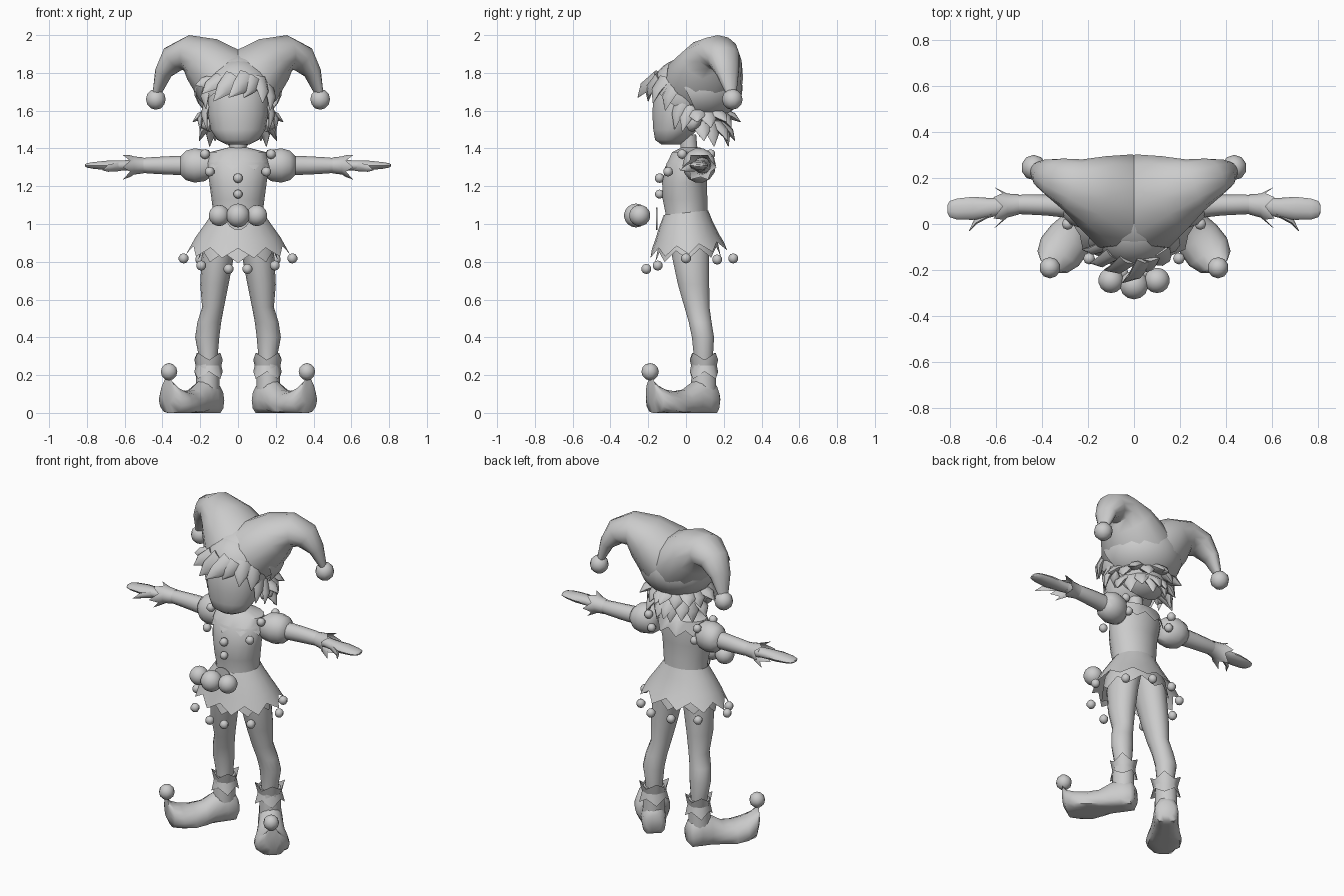
import bpy, bmesh, math
from mathutils import Vector, Matrix

cube = bpy.data.objects.get("Cube")
if cube:
    bpy.data.objects.remove(cube)

GREY = (0.6, 0.6, 0.6, 1)
mat = bpy.data.materials.new("plain_grey")
mat.use_nodes = True
mat.diffuse_color = GREY
mat.node_tree.nodes["Principled BSDF"].inputs["Base Color"].default_value = GREY
X, Y, Z = Vector((1, 0, 0)), Vector((0, 1, 0)), Vector((0, 0, 1))
parts = []


def finish(name, bm, mirror=False):
    """Turn a bmesh into a named object, optionally mirrored across x."""
    bmesh.ops.recalc_face_normals(bm, faces=bm.faces)
    me = bpy.data.meshes.new(name)
    bm.to_mesh(me)
    bm.free()
    me.materials.append(mat)
    ob = bpy.data.objects.new(name, me)
    bpy.context.collection.objects.link(ob)
    if mirror:
        ob.modifiers.new("Mirror", "MIRROR").use_mirror_merge = False
    parts.append(ob)
    return ob


def add_tube(bm, rows, ref=Z, n=14, axis=None, jag=0, caps=True):
    """Loft ellipses (x, y, z, a, b); jag pulls back every other end vertex."""
    pts = [Vector(r[:3]) for r in rows]
    rings = []
    for i, r in enumerate(rows):
        t = axis or (pts[min(i + 1, len(pts) - 1)] - pts[max(i - 1, 0)])
        t = t.normalized()
        u = ref.cross(t).normalized()
        v = t.cross(u)
        ring = []
        for j in range(n):
            ang = math.tau * j / n
            p = pts[i] + u * r[3] * math.cos(ang) + v * r[4] * math.sin(ang)
            if jag and i == len(rows) - 1 and j % 2:
                p = p.lerp(rings[-1][j].co, jag)
            ring.append(bm.verts.new(p))
        rings.append(ring)
    for lo, hi in zip(rings, rings[1:]):
        for j in range(n):
            k = (j + 1) % n
            bm.faces.new((lo[j], lo[k], hi[k], hi[j]))
    if caps:
        bm.faces.new(rings[0])
        bm.faces.new(rings[-1])


def tube(name, rows, mirror=False, **kw):
    bm = bmesh.new()
    add_tube(bm, rows, **kw)
    return finish(name, bm, mirror)


def balls(name, items, mirror=False, seg=10):
    """Round bells given as (x, y, z, radius)."""
    bm = bmesh.new()
    for x, y, z, r in items:
        bmesh.ops.create_uvsphere(bm, u_segments=seg, v_segments=seg * 2 // 3, radius=r,
                                  matrix=Matrix.Translation((x, y, z)))
    return finish(name, bm, mirror)


def ellipsoid(name, c, s, cuts):
    """Scaled sphere, trimmed by planes (point, normal) that keep the normal side."""
    bm = bmesh.new()
    m = Matrix.Translation(c) @ Matrix.Diagonal((*s, 1))
    bmesh.ops.create_uvsphere(bm, u_segments=20, v_segments=14, radius=1, matrix=m)
    for co, no in cuts:
        bmesh.ops.bisect_plane(bm, geom=bm.verts[:] + bm.edges[:] + bm.faces[:],
                               plane_co=co, plane_no=no, clear_inner=True)
    return finish(name, bm)


def spikes(name, items, mirror=False):
    """Bent pointed locks given as (base, tip, width)."""
    bm = bmesh.new()
    for base, tip, w in items:
        a, b = Vector(base), Vector(tip)
        out = Vector((a.x, a.y - 0.05, 0)).normalized() * 0.02
        mid = a.lerp(b, 0.5) + out
        add_tube(bm, [(*a, w, w * .5), (*mid, w * .75, w * .4), (*b, .002, .002)],
                 ref=Vector((a.x, a.y - .05, .02)), n=6)
    return finish(name, bm, mirror)


# Head
tube("face", [(0, -.08, 1.42, .06, .05), (0, -.08, 1.445, .11, .085), (0, -.055, 1.5, .145, .12),
              (0, -.04, 1.58, .16, .14), (0, -.04, 1.68, .16, .135), (0, -.03, 1.77, .13, .11)],
     ref=Y, axis=Z, n=18)
tube("neck", [(0, .02, 1.36, .045, .045), (0, .01, 1.47, .045, .045)], ref=Y)
tube("ear", [(.14, .03, 1.52, .03, .035), (.185, .05, 1.535, .03, .03), (.2, .08, 1.56, .008, .008)],
     mirror=True, n=8)

# Hair: a cap that slopes down from brow to nape, with pointed locks
ellipsoid("hair_cap", (0, -.015, 1.685), (.19, .175, .19),
          [((0, -.18, 1.72), Vector((0, .62, .78))), ((0, 0, 1.52), Z)])
ellipsoid("back_hair_cap", (0, .06, 1.6), (.17, .15, .14), [((0, .01, 1.6), Vector((0, .9, .4)))])
spikes("fringe", [((.05, -.15, 1.775), (-.05, -.255, 1.67), .055), ((-.02, -.15, 1.775), (-.13, -.2, 1.65), .055),
                  ((-.09, -.13, 1.77), (-.19, -.17, 1.69), .045), ((-.12, -.09, 1.76), (-.225, -.11, 1.735), .04),
                  ((.08, -.14, 1.77), (.03, -.2, 1.67), .05), ((.11, -.11, 1.77), (.13, -.175, 1.64), .05),
                  ((.15, -.06, 1.74), (.17, -.11, 1.6), .05), ((-.15, -.06, 1.74), (-.17, -.1, 1.61), .045)])
locks = []
for k in range(5):
    a = math.radians(2 + 21 * k)
    for turn, z, drop, reach, w in ((0, 1.6, .06, .24, .055), (.18, 1.54, .1, .21, .05)):
        c, s = math.cos(a + turn), math.sin(a + turn)
        reach -= .03 * (k % 2)
        drop += .03 * (k % 2)
        locks.append(((.13 * c, .05 + .12 * s, z), (reach * c, .05 + reach * s, z - drop), w))
spikes("back_hair", locks, mirror=True)
spikes("side_lock", [((.155, -.02, 1.66), (.165, -.06, 1.5), .04),
                     ((.16, .02, 1.62), (.2, -.02, 1.49), .04)], mirror=True)

# Two-horned cap
ellipsoid("hat_hood", (0, .07, 1.72), (.235, .23, .185),
          [((0, -.075, 1.86), Vector((0, .45, .22))), ((0, 0, 1.57), Z)])
tube("hat_horn", [(.0, .075, 1.715, .2, .18), (.08, .1, 1.775, .215, .175), (.18, .14, 1.865, .165, .135),
                  (.265, .17, 1.905, .118, .095), (.34, .2, 1.875, .09, .075),
                  (.395, .22, 1.8, .065, .043), (.43, .24, 1.69, .03, .02)], mirror=True, n=12)
balls("hat_bell", [(.435, .245, 1.66, .055)], mirror=True)

# Torso, collar and buttons
tube("torso", [(0, 0, .98, .14, .12), (0, .003, 1.05, .13, .112), (0, -.005, 1.13, .14, .12),
               (0, -.008, 1.22, .152, .12), (0, .01, 1.32, .165, .115), (0, .025, 1.375, .14, .09),
               (0, .025, 1.4, .06, .05)], ref=Y, axis=Z, n=18)
tube("collar", [(0, .025, 1.405, .05, .05), (0, .025, 1.38, .15, .1), (0, .015, 1.285, .178, .135)],
     ref=Y, axis=-Z, n=18, jag=.45, caps=False)
balls("collar_bells", [(.15, -.095, 1.277, .026), (.175, -.02, 1.37, .026),
                       (.15, .13, 1.29, .026), (.17, .13, 1.37, .026)], mirror=True, seg=8)
balls("buttons", [(0, -.14, 1.243, .026), (0, -.14, 1.158, .024)], seg=8)

# Belt ornament
tube("buckle", [(0, -.15, 1.028, .06, .06), (0, -.158, 1.028, .06, .06)], n=16)
balls("belt_balls", [(0, -.265, 1.045, .063), (.1, -.245, 1.045, .056), (-.1, -.245, 1.045, .056)], seg=14)

# Skirt with a bell below each point
tilt = Vector((0, .1, -1))
tube("skirt", [(0, .0, 1.06, .133, .118), (0, .0, 1.0, .175, .142), (0, .005, .93, .225, .17),
               (0, .015, .84, .275, .215)], ref=Y, axis=tilt, n=20, jag=.55, caps=False)
tube("skirt_lining", [(0, .0, 1.04, .12, .1), (0, .01, .93, .19, .15), (0, .01, .81, .21, .175)],
     ref=Y, axis=tilt, n=16, jag=.45, caps=False)
balls("skirt_bells", [(.05, -.21, .762, .027), (.195, -.15, .78, .027), (.288, 0, .818, .027),
                      (.2, .165, .812, .027), (.07, .25, .818, .027)], mirror=True, seg=8)

# Arms
tube("sleeve_puff", [(.14, .05, 1.31, .06, .06), (.175, .065, 1.31, .08, .085), (.23, .07, 1.31, .088, .093),
                     (.275, .075, 1.31, .078, .08), (.305, .078, 1.31, .05, .05)], mirror=True, axis=X)
tube("arm", [(.27, .075, 1.31, .05, .052), (.38, .082, 1.31, .045, .048), (.48, .085, 1.31, .043, .042),
             (.58, .08, 1.31, .034, .03)], mirror=True, n=12)
tube("glove_cuff", [(.5, .085, 1.31, .044, .042), (.55, .08, 1.31, .052, .048), (.61, .07, 1.3, .092, .075)],
     mirror=True, n=12, jag=.65, caps=False, axis=X)
tube("hand", [(.56, .08, 1.31, .035, .03), (.63, .07, 1.31, .043, .028), (.7, .068, 1.31, .05, .026),
              (.77, .065, 1.31, .045, .018), (.8, .065, 1.31, .035, .012), (.81, .065, 1.31, .018, .006)],
     mirror=True, n=10, axis=X)
spikes("thumb", [((.62, .05, 1.305), (.715, -.03, 1.285), .026)], mirror=True)

# Legs
tube("leg", [(.085, .02, .95, .09, .11), (.108, .025, .82, .085, .1), (.125, .04, .68, .075, .085),
             (.132, .058, .56, .058, .068), (.152, .075, .48, .063, .062), (.163, .09, .4, .064, .06),
             (.158, .092, .3, .05, .052), (.158, .095, .2, .046, .05)], mirror=True, ref=Y, axis=Z)

# Boots, turned outward with curled toes
heading = Vector((.6, -.8, 0))
ankle = Vector((.16, .095, 0))


def boot_row(s, z0, z1, w):
    p = ankle + heading * s
    return (p.x, p.y, (z0 + z1) / 2, w, (z1 - z0) / 2)


boot = tube("boot", [boot_row(-.075, .02, .12, .045), boot_row(-.055, -.03, .16, .068), boot_row(0, -.04, .19, .072),
                     boot_row(.06, -.04, .17, .074), boot_row(.13, -.04, .125, .085),
                     boot_row(.2, -.04, .115, .1), boot_row(.27, -.03, .125, .102),
                     boot_row(.325, -.01, .15, .08), boot_row(.35, .05, .18, .045),
                     boot_row(.352, .14, .205, .015)], mirror=True, axis=heading)
for v in boot.data.vertices:
    v.co.z = max(v.co.z, 0)
tube("boot_shaft", [(.163, .092, .06, .065, .07), (.16, .093, .16, .062, .068), (.158, .095, .28, .06, .062)],
     mirror=True, ref=Y, axis=Z)
for name, end in (("upper", .318), ("lower", .18)):
    tube(name + "_boot_cuff", [(.156, .095, .25, .066, .07), (.156, .095, end, .08, .088)],
         mirror=True, ref=Vector((1, 1, 0)), axis=Z, n=8, jag=.55, caps=False)
balls("toe_bell", [(.365, -.19, .218, .046)], mirror=True)

# Smooth shading with crisp edges
bpy.ops.object.select_all(action="DESELECT")
for ob in parts:
    ob.select_set(True)
bpy.context.view_layer.objects.active = parts[0]
bpy.ops.object.shade_smooth_by_angle(angle=math.radians(50))
